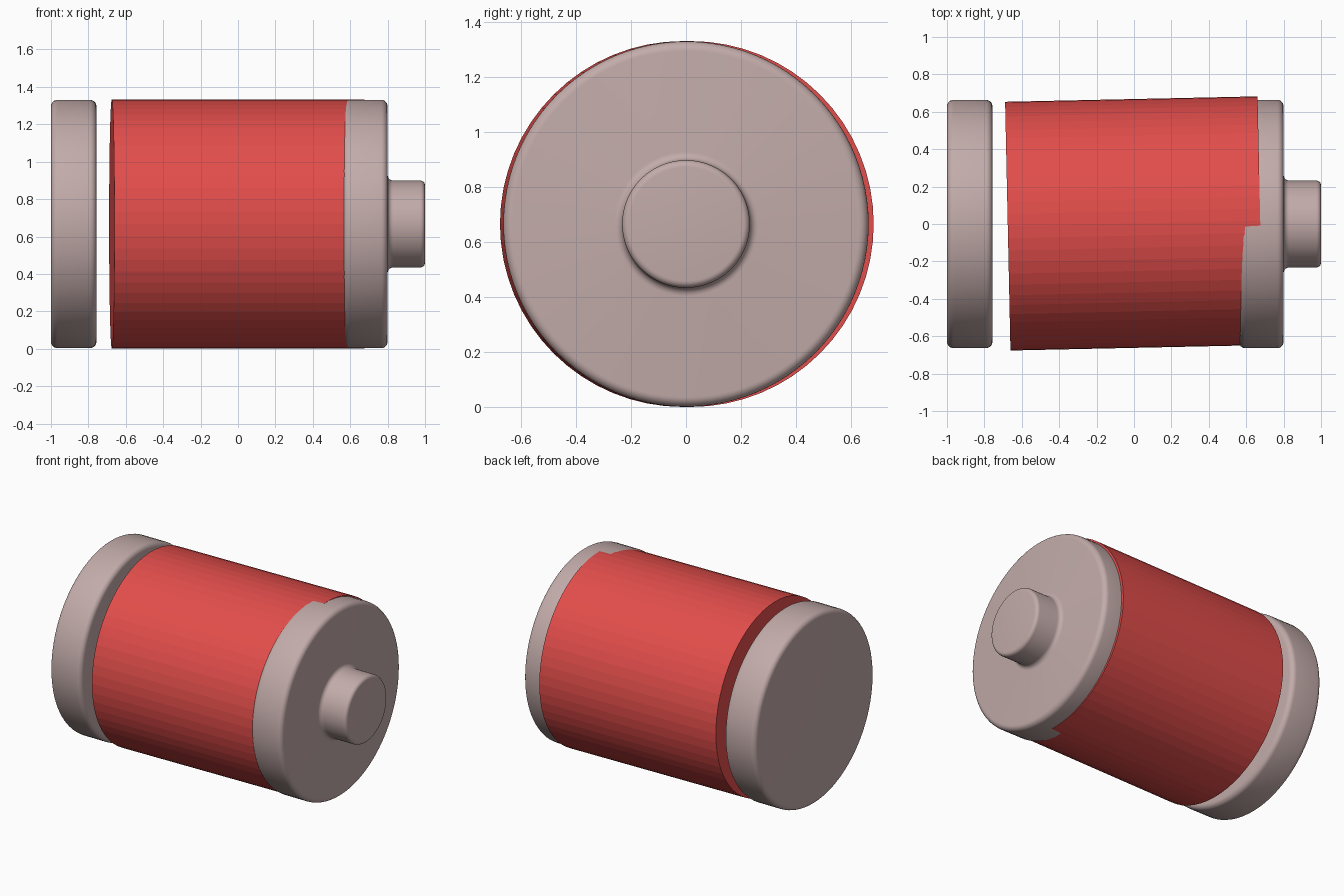
import bpy
import math
from mathutils import Matrix

cube = bpy.data.objects.get("Cube")
if cube:
    bpy.data.objects.remove(cube, do_unlink=True)


def material(name, rgb):
    mat = bpy.data.materials.new(name)
    mat.use_nodes = True
    color = (*rgb, 1)
    mat.diffuse_color = color
    mat.node_tree.nodes["Principled BSDF"].inputs["Base Color"].default_value = color
    return mat


METAL = material("pinkish_grey_metal", (0.54, 0.41, 0.40))
RED = material("red_wrapper", (0.76, 0.075, 0.07))
AXIS_Z = 0.667
CAP_RADIUS = 0.664


def arc(x, r, radius, start, end, steps=6):
    """Points of a rounded corner in the (x, radius) plane, angles in degrees."""
    angles = [math.radians(start + (end - start) * i / steps) for i in range(steps + 1)]
    return [(x + radius * math.cos(a), r + radius * math.sin(a)) for a in angles]


def lathe(name, profile, mat, segments=96):
    """Turn an (x, radius) profile around the x axis, closing both ends."""
    verts, faces = [], []
    for x, r in profile:
        for i in range(segments):
            a = math.tau * i / segments
            verts.append((x, r * math.cos(a), r * math.sin(a)))
    for k in range(len(profile) - 1):
        for i in range(segments):
            j = (i + 1) % segments
            a, b = k * segments, (k + 1) * segments
            faces.append((a + i, b + i, b + j, a + j))
    last = (len(profile) - 1) * segments
    faces.append(tuple(range(segments)))
    faces.append(tuple(last + i for i in reversed(range(segments))))
    mesh = bpy.data.meshes.new(name)
    mesh.from_pydata(verts, [], faces)
    mesh.flip_normals()
    mesh.materials.append(mat)
    obj = bpy.data.objects.new(name, mesh)
    bpy.context.collection.objects.link(obj)
    obj.location.z = AXIS_Z
    return obj


def smooth(obj):
    bpy.ops.object.select_all(action="DESELECT")
    obj.select_set(True)
    bpy.context.view_layer.objects.active = obj
    bpy.ops.object.shade_smooth_by_angle(angle=math.radians(35))


def rounded_disc(x0, x1, bevel=0.035):
    r = CAP_RADIUS - bevel
    return arc(x0 + bevel, r, bevel, 180, 90) + arc(x1 - bevel, r, bevel, 90, 0)


# Flat end cap
smooth(lathe("flat_end_cap", rounded_disc(-1.0, -0.757), METAL))

# Opposite cap with its filleted terminal button
button = arc(0.83, 0.262, 0.03, 180, 270) + arc(0.975, 0.207, 0.025, 90, 0)
smooth(lathe("terminal_cap", rounded_disc(0.56, 0.80) + button, METAL))

# Faceted wrapper, slightly askew between the caps
body = lathe("wrapper_body", [(-0.675, 0.665), (0.675, 0.665)], RED, 64)
body.matrix_world = Matrix.Translation((0, 0.003, AXIS_Z)) @ Matrix.Rotation(0.0215, 4, "Z")
